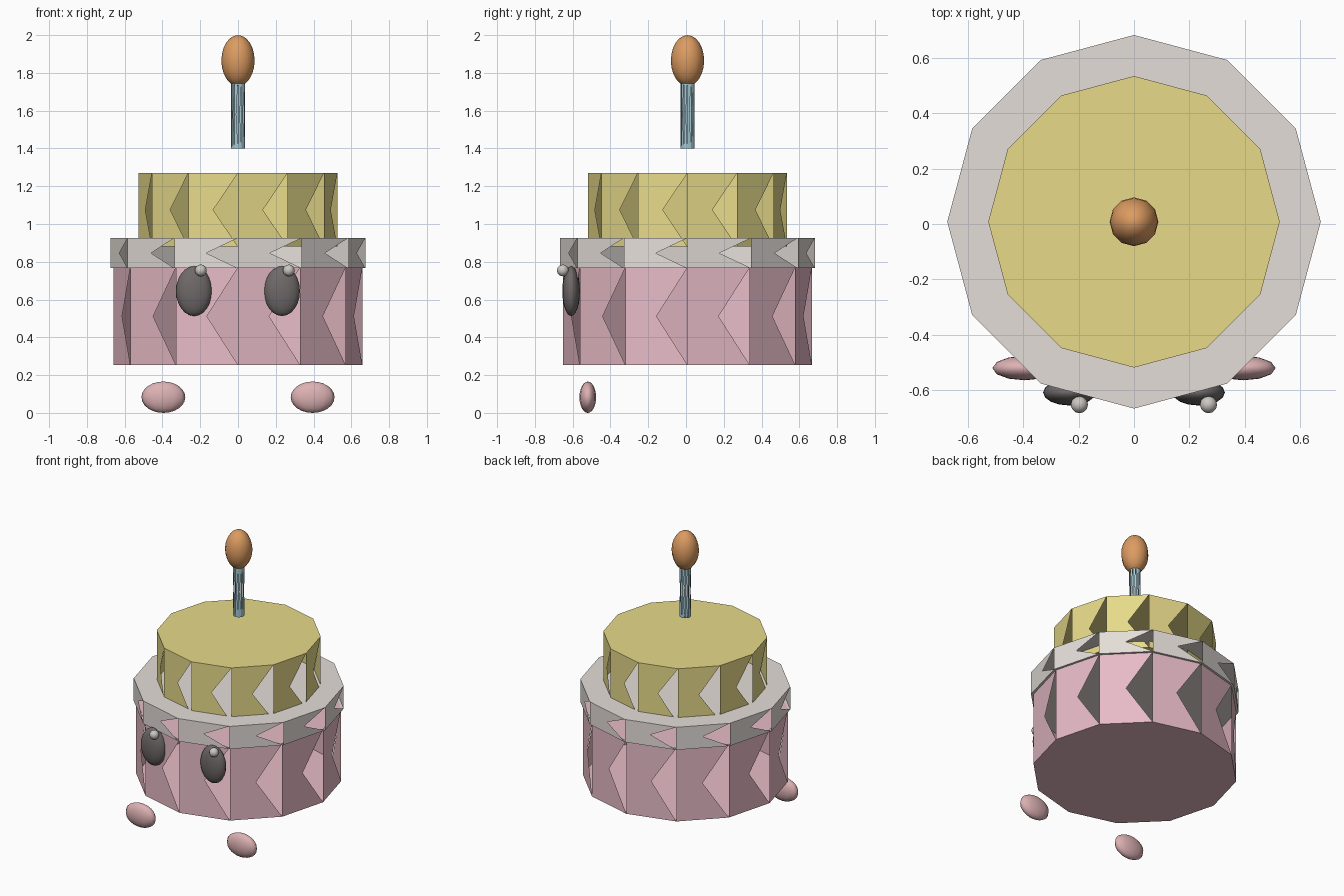
import bpy, bmesh
from math import cos, sin, pi

if "Cube" in bpy.data.objects:
    bpy.data.objects.remove(bpy.data.objects["Cube"])

CY = 0.008   # cake axis sits slightly behind the origin
SIDES = 12


def finish(name, bm, colour, smooth=False):
    mesh = bpy.data.meshes.new(name)
    bm.to_mesh(mesh)
    bm.free()
    for p in mesh.polygons:
        p.use_smooth = smooth
    mat = bpy.data.materials.new(name + "_colour")
    mat.diffuse_color = (*colour, 1)
    mat.use_nodes = True
    mat.node_tree.nodes["Principled BSDF"].inputs["Base Color"].default_value = mat.diffuse_color
    mesh.materials.append(mat)
    obj = bpy.data.objects.new(name, mesh)
    bpy.context.collection.objects.link(obj)
    return obj


def tier(name, r, z0, z1, colour):
    """Capped drum whose side panels are folded, leaving a triangular gap at the right."""
    bm = bmesh.new()
    rings = [[bm.verts.new((r * cos(2 * pi * i / SIDES), CY + r * sin(2 * pi * i / SIDES), z))
              for i in range(SIDES)] for z in (z0, z1)]
    low, high = rings
    bm.faces.new(low[::-1])
    bm.faces.new(high)
    for i in range(SIDES):
        j = (i + 1) % SIDES
        bm.faces.new((low[i], low[j], high[i]))
        bm.faces.new((low[i], high[i], high[j]))
    return finish(name, bm, colour)


def ellipsoid(name, centre, radii, colour, segments=12, rings=12):
    bm = bmesh.new()
    bmesh.ops.create_uvsphere(bm, u_segments=segments, v_segments=rings, radius=1)
    bmesh.ops.scale(bm, vec=radii, verts=bm.verts)
    bmesh.ops.translate(bm, vec=centre, verts=bm.verts)
    return finish(name, bm, colour, smooth=True)


# Cake tiers and icing
tier("lower_tier", 0.658, 0.254, 0.769, (0.80, 0.50, 0.57))
tier("icing_band", 0.674, 0.766, 0.926, (0.78, 0.73, 0.69))
tier("upper_tier", 0.526, 0.88, 1.27, (0.80, 0.70, 0.25))

# Candle and flame
tier("candle", 0.038, 1.40, 1.76, (0.38, 0.58, 0.64))
ellipsoid("flame", (0, CY, 1.865), (0.088, 0.088, 0.135), (0.72, 0.33, 0.12))

# Eyes, eye highlights and feet
for side, s in (("left", -1), ("right", 1)):
    ellipsoid(side + "_eye", (s * 0.233, -0.608, 0.645), (0.095, 0.047, 0.132),
              (0.16, 0.14, 0.14), 16, 12)
    ellipsoid(side + "_eye_highlight", (s * 0.233 + 0.036, -0.652, 0.754), (0.031,) * 3,
              (0.60, 0.57, 0.53))
    ellipsoid(side + "_foot", (s * 0.395, -0.52, 0.083), (0.116, 0.044, 0.083),
              (0.72, 0.44, 0.45))
